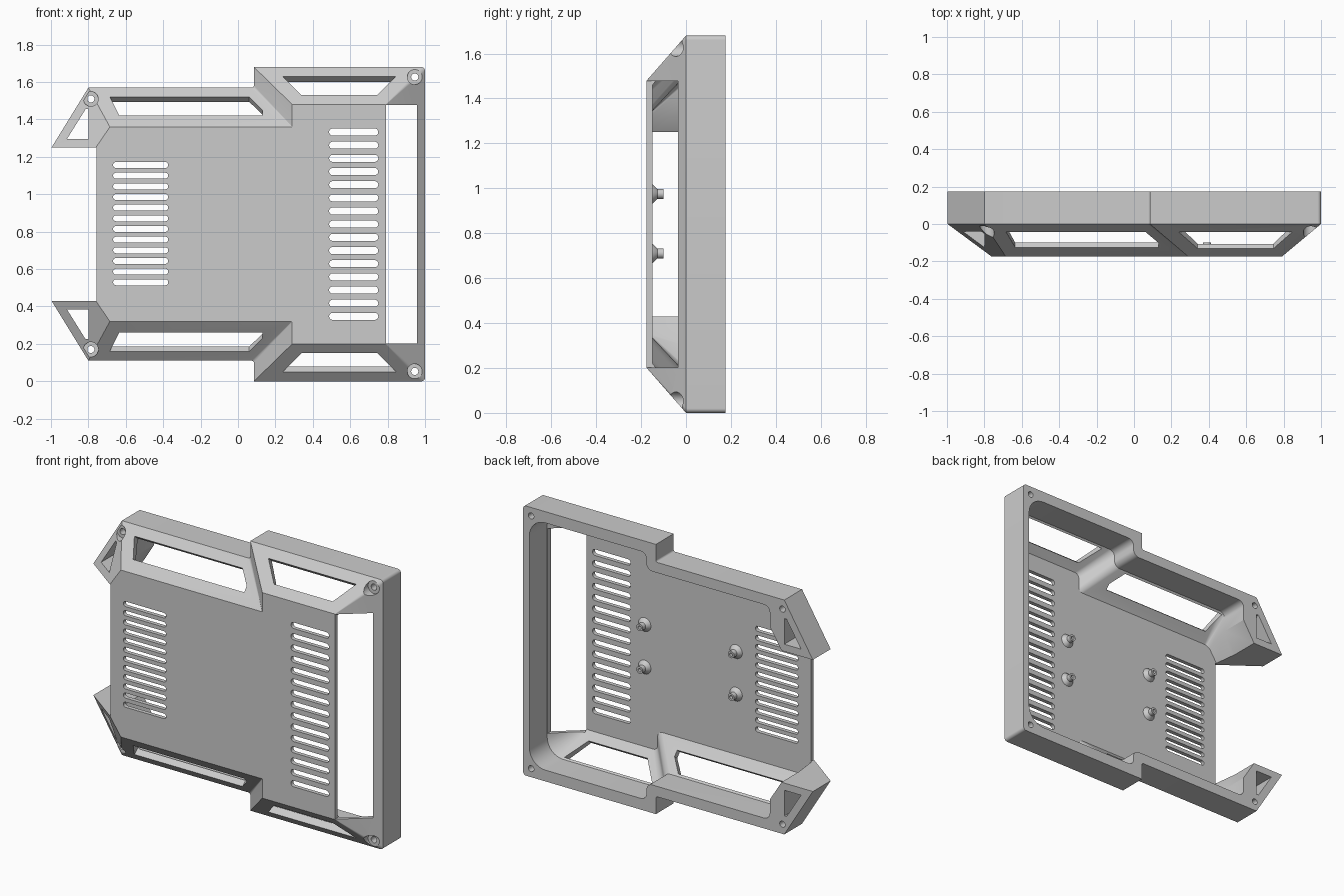
import bpy, bmesh
from math import sin, cos, pi
from mathutils import Vector

if "Cube" in bpy.data.objects:
    bpy.data.objects.remove(bpy.data.objects["Cube"])

H = 1.68  # total height; the part is mirrored about z = H/2


def mirrored(half):
    """Close a (x, z, radius) half outline with its reflection."""
    return half + [(x, H - z, r) for x, z, r in reversed(half)]


def rounded(pts, seg=8):
    """Polygon with corner radii; constant vertex count per radius flag."""
    out, n = [], len(pts)
    for i, (x, z, r) in enumerate(pts):
        p = Vector((x, z))
        if r == 0:
            out.append(p)
            continue
        a = p + (Vector(pts[i - 1][:2]) - p).normalized() * r
        b = p + (Vector(pts[(i + 1) % n][:2]) - p).normalized() * r
        for k in range(seg + 1):
            # quarter ellipse between the two tangent points
            t = k / seg * pi / 2
            out.append(p + (a - p) * (1 - sin(t)) + (b - p) * (1 - cos(t)))
    return out


def ring(pts, y):
    return [(p[0], y, p[1]) for p in pts]


def circle(x, z, r, y, n=24):
    return [(x + r * cos(2 * pi * i / n), y, z + r * sin(2 * pi * i / n)) for i in range(n)]


def mesh_object(name, solids):
    """One object made of lofted, capped solids (each a list of rings)."""
    bm = bmesh.new()
    for rings in solids:
        vs = [[bm.verts.new(c) for c in r] for r in rings]
        n = len(vs[0])
        for a, b in zip(vs, vs[1:]):
            for i in range(n):
                bm.faces.new((a[i], a[(i + 1) % n], b[(i + 1) % n], b[i]))
        bm.faces.new(vs[0][::-1])
        bm.faces.new(vs[-1])
    bmesh.ops.recalc_face_normals(bm, faces=bm.faces)
    me = bpy.data.meshes.new(name)
    bm.to_mesh(me)
    bm.free()
    ob = bpy.data.objects.new(name, me)
    bpy.context.collection.objects.link(ob)
    return ob


def cut(target, solids):
    cutter = mesh_object("cutter", solids)
    cutter.hide_render = True
    mod = target.modifiers.new("cut", 'BOOLEAN')
    mod.operation, mod.solver, mod.object = 'DIFFERENCE', 'EXACT', cutter
    bpy.context.view_layer.objects.active = target
    bpy.ops.object.modifier_apply(modifier=mod.name)
    bpy.data.objects.remove(cutter)


def prism(pts, y0, y1):
    return [ring(pts, y0), ring(pts, y1)]


def rect(x0, x1, z0, z1):
    return [(x0, z0), (x1, z0), (x1, z1), (x0, z1)]


def flip(solid):
    return [[(x, y, H - z) for x, y, z in r] for r in solid]


def both(solids):
    return solids + [flip(s) for s in solids]


def slot(x0, x1, z, r, n=8):
    pts = [(x1 - r + r * sin(pi * k / n), z - r * cos(pi * k / n)) for k in range(n + 1)]
    pts += [(x0 + r - r * sin(pi * k / n), z + r * cos(pi * k / n)) for k in range(n + 1)]
    return prism(pts, -0.3, -0.12)


# outer body: straight rim, then bevelled in to the front plate
rim = rounded(mirrored([(-1, 1.245, 0), (-0.8, 1.57, 0), (0.085, 1.57, 0.012),
                        (0.085, 1.68, 0), (1, 1.68, 0.02)]))
plate = rounded(mirrored([(-0.76, 1.25, 0), (-0.685, 1.36, 0), (0.29, 1.36, 0.002),
                          (0.29, 1.48, 0), (0.79, 1.48, 0.002)]))
shell = mesh_object("case_shell", [[ring(plate, -0.175), ring(rim, 0), ring(rim, 0.175)]])

# hollow interior, open at the back
cav_back = rounded(mirrored([(-0.79, 1.235, 0), (-0.70, 1.38, 0), (-0.70, 1.505, 0.04),
                             (0.15, 1.505, 0.04), (0.15, 1.61, 0.04), (0.957, 1.61, 0.11)]))
cav_front = rounded(mirrored([(-0.772, 1.235, 0), (-0.71, 1.33, 0), (-0.68, 1.345, 0.01),
                              (0.30, 1.345, 0.03), (0.30, 1.465, 0.03), (0.80, 1.465, 0.03)]))
cut(shell, [[ring(cav_front, -0.15), ring(cav_back, 0), ring(cav_back, 0.3)]])

# open left side and long opening beside the right edge
cut(shell, [prism(rect(-1.2, -0.757, H - 1.25, 1.25), -0.4, 0.4),
            prism(rect(0.79, 0.956, H - 1.478, 1.478), -0.4, 0.1)])


# windows through the sloping faces, cut square to the slope
def slope_window(pts, z_edge, z_in):
    run = z_edge - z_in
    n = Vector((0, run, -0.175)).normalized()
    on = [Vector((x, -0.175 * (z_edge - z) / run, z)) for x, z in pts]
    return [[tuple(p + n * t) for p in on] for t in (-0.1, 0.065)]


left_win = [(-0.685, 1.52), (0.06, 1.52), (0.13, 1.45), (0.13, 1.42), (-0.635, 1.42)]
right_win = [(0.24, 1.63), (0.845, 1.63), (0.745, 1.53), (0.34, 1.53)]
cut(shell, both([slope_window(left_win, 1.57, 1.36), slope_window(right_win, 1.68, 1.48)]))

# triangular holes through the wings
wing = [(-0.915, 1.295), (-0.80, 1.295), (-0.80, 1.455), (-0.815, 1.455)]
cut(shell, both([prism(wing, -0.4, 0.4)]))

# ventilation slots
vents = [slot(0.487, 0.75, 0.84 + (i - 7) * 0.0704, 0.019) for i in range(15)]
vents += [slot(-0.668, -0.373, 0.843 + (i - 5.5) * 0.057, 0.016) for i in range(12)]
cut(shell, vents)

# counterbored corner screw holes
screws = [(-0.787, 1.51), (0.945, 1.627)]
cut(shell, both([[circle(x, z, 0.04, -0.3), circle(x, z, 0.04, -0.012)] for x, z in screws]))
cut(shell, both([[circle(x, z, 0.019, -0.3), circle(x, z, 0.019, 0.3)] for x, z in screws]))

# board standoffs with flared feet and blind holes
profile = [(0.045, -0.155), (0.043, -0.149), (0.022, -0.128), (0.022, -0.1), (0.01, -0.1), (0.01, -0.14)]
pegs = mesh_object("board_standoffs", [[circle(x, z, r, y) for r, y in profile]
                                       for x in (-0.24, 0.39) for z in (0.71, 0.975)])

# smooth rounded parts, keep hard edges
for ob in (shell, pegs):
    bpy.ops.object.select_all(action='DESELECT')
    ob.select_set(True)
    bpy.context.view_layer.objects.active = ob
    bpy.ops.object.shade_smooth_by_angle(angle=0.5)
